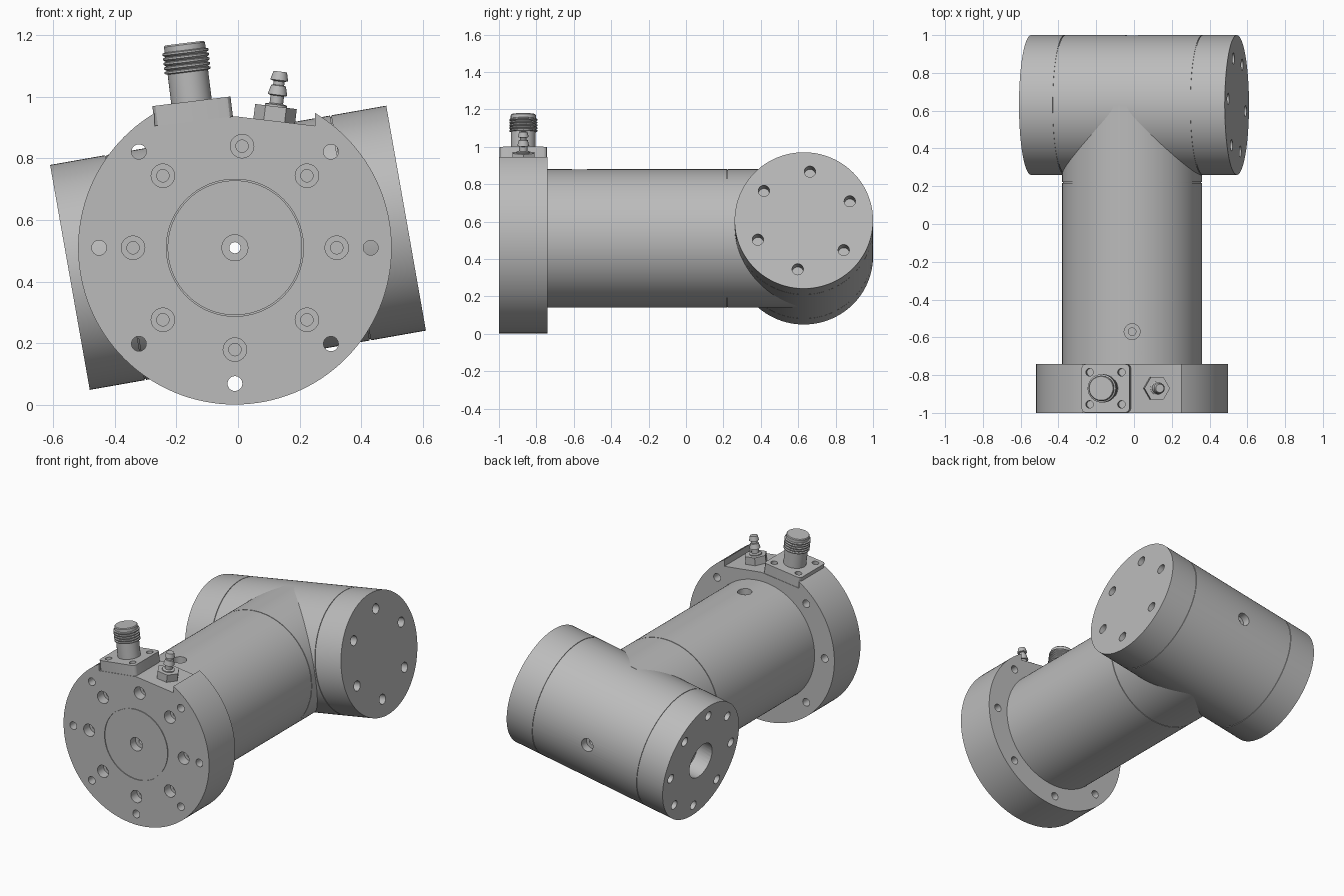
import bpy, bmesh, math
from math import radians, cos, sin, pi
from mathutils import Matrix, Vector

if "Cube" in bpy.data.objects:
    bpy.data.objects.remove(bpy.data.objects["Cube"])

metal = bpy.data.materials.new("machined_grey")
metal.use_nodes = True
metal.diffuse_color = (0.5, 0.5, 0.5, 1)
for node in metal.node_tree.nodes:
    if node.type == 'BSDF_PRINCIPLED':
        node.inputs["Base Color"].default_value = metal.diffuse_color

CX, CZ = -0.01, 0.51          # main axis
TUBE_R, FLANGE_R = 0.37, 0.508
FRONT, FLANGE_BACK, CROSS_Y = -1.0, -0.74, 0.63
HALF = 0.553                  # half length of the cross cylinder


def lathe(bm, profile, matrix, n=96):
    """Closed solid of revolution about local z from (radius, height) points."""
    rings = []
    for r, t in profile:
        pts = [(0, 0, t)] if r == 0 else [
            (r * cos(2 * pi * i / n), r * sin(2 * pi * i / n), t) for i in range(n)]
        rings.append([bm.verts.new(matrix @ Vector(p)) for p in pts])
    for a, b in zip(rings, rings[1:]):
        for i in range(n):
            j = (i + 1) % n
            if len(a) == 1:
                bm.faces.new((a[0], b[i], b[j]))
            elif len(b) == 1:
                bm.faces.new((a[i], a[j], b[0]))
            else:
                bm.faces.new((a[i], a[j], b[j], b[i]))


def drill(bm, matrix, radius, depth, inner=0, length=0):
    """Hole cutter entering along local z, with optional narrower bore."""
    profile = [(0, -0.02), (radius, -0.02), (radius, depth)]
    if inner:
        profile += [(inner, depth), (inner, length)]
    lathe(bm, profile + [(0, profile[-1][1])], matrix, 32)


def make(name, bm, cutters=()):
    bmesh.ops.recalc_face_normals(bm, faces=bm.faces)
    mesh = bpy.data.meshes.new(name)
    bm.to_mesh(mesh)
    bm.free()
    mesh.materials.append(metal)
    ob = bpy.data.objects.new(name, mesh)
    bpy.context.scene.collection.objects.link(ob)
    bpy.ops.object.select_all(action='DESELECT')
    bpy.context.view_layer.objects.active = ob
    ob.select_set(True)
    for cutter in cutters:
        mod = ob.modifiers.new("cut", 'BOOLEAN')
        mod.operation, mod.solver, mod.object = 'DIFFERENCE', 'EXACT', cutter
        bpy.ops.object.modifier_apply(modifier=mod.name)
    bpy.ops.object.shade_smooth_by_angle(angle=radians(30))
    return ob


def make_cutter(name, bm):
    ob = make(name, bm)
    ob.hide_render = True
    return ob


def groove(r, t, w=0.002, d=0.004):
    return [(r, t - w), (r - d, t - w), (r - d, t + w), (r, t + w)]


def along_y(x, y, z):
    return Matrix.Translation((x, y, z)) @ Matrix.Rotation(radians(-90), 4, 'X')


# Through bore, counterbored at both ends
bm = bmesh.new()
lathe(bm, [(0, -1.05), (0.042, -1.05), (0.042, -0.95), (0.018, -0.95),
           (0.018, 0.95), (0.04, 0.95), (0.04, 1.05), (0, 1.05)],
      along_y(CX, 0, CZ), 32)
bore = make_cutter("bore_cutter", bm)

# Flange hole pattern: counterbored inner circle, through outer circle
bm = bmesh.new()
for k in range(8):
    a = k * pi / 4
    inner_a = a - (0.07 if k == 2 else 0)
    drill(bm, along_y(CX + 0.33 * cos(inner_a), FRONT, CZ + 0.33 * sin(inner_a)),
          0.038, 0.06, 0.02, 0.15)
    if k != 2:
        drill(bm, along_y(CX + 0.44 * cos(a), FRONT, CZ + 0.44 * sin(a)), 0.024, 0.4)
flange_holes = make_cutter("flange_hole_cutter", bm)

# Shallow roof-shaped notch across the top of the flange
bm = bmesh.new()
outline = [(-0.27, 0.905), (CX, 0.936), (0.25, 0.905), (0.25, 1.2), (-0.27, 1.2)]
face = bm.faces.new([bm.verts.new((x, -1.1, z)) for x, z in outline])
ext = bmesh.ops.extrude_face_region(bm, geom=[face])
bmesh.ops.translate(bm, vec=(0, 0.5, 0),
                    verts=[g for g in ext["geom"] if isinstance(g, bmesh.types.BMVert)])
notch = make_cutter("notch_cutter", bm)

# Flange with a round seam on its front
bm = bmesh.new()
lathe(bm, [(0, 0), (0.218, 0), (0.218, 0.005), (0.222, 0.005), (0.222, 0),
           (FLANGE_R, 0), (FLANGE_R, FLANGE_BACK - FRONT), (0, FLANGE_BACK - FRONT)],
      along_y(CX, FRONT, CZ), 128)
make("flange", bm, [notch, flange_holes, bore])

# Main tube with a seam and a port on top
bm = bmesh.new()
drill(bm, Matrix.Translation((CX, -0.57, CZ + TUBE_R)) @ Matrix.Rotation(pi, 4, 'X'),
      0.042, 0.04, 0.02, 0.15)
port = make_cutter("port_cutter", bm)
bm = bmesh.new()
tube_len = CROSS_Y - FLANGE_BACK
lathe(bm, [(0, 0), (TUBE_R, 0)] + groove(TUBE_R, 0.22 - FLANGE_BACK)
      + [(TUBE_R, tube_len), (0, tube_len)], along_y(CX, FLANGE_BACK, CZ), 128)
make("main_tube", bm, [port, bore])

# Tilted cross cylinder with drilled end caps
cross = Matrix.Translation((0, CROSS_Y, CZ)) @ Matrix.Rotation(radians(80), 4, 'Y')
bm = bmesh.new()
flip = Matrix.Rotation(pi, 4, 'X')
for k in range(6):
    a = radians(23 + 60 * k)
    drill(bm, cross @ Matrix.Translation((-0.267 * sin(a), 0.267 * cos(a), HALF)) @ flip,
          0.03, 0.1)
for k in range(8):
    a = k * pi / 4
    drill(bm, cross @ Matrix.Translation((0.3 * sin(a), 0.3 * cos(a), -HALF)), 0.028, 0.1)
drill(bm, cross @ Matrix.Translation((0, 0, -HALF)), 0.11, 0.1)
end_holes = make_cutter("end_hole_cutter", bm)
bm = bmesh.new()
lathe(bm, [(0, -HALF), (TUBE_R, -HALF)] + groove(TUBE_R, -0.37) + groove(TUBE_R, 0.37)
      + [(TUBE_R, HALF), (0, HALF)], cross, 128)
make("cross_cylinder", bm, [end_holes, bore])

# Connector: square base plate with four screw holes
seat = Matrix.Translation((-0.143, -0.87, 0.92)) @ Matrix.Rotation(radians(-7), 4, 'Y')
bm = bmesh.new()
for sx in (-1, 1):
    for sy in (-1, 1):
        drill(bm, seat @ Matrix.Translation((sx * 0.085, sy * 0.085, 0.065)) @ flip, 0.02, 0.05)
screw_holes = make_cutter("screw_hole_cutter", bm)
bm = bmesh.new()
bmesh.ops.create_cube(bm, size=1, matrix=Matrix.Translation((0, 0, 0.03))
                      @ Matrix.Diagonal((0.255, 0.255, 0.07, 1)))
upright = [e for e in bm.edges if abs(e.verts[0].co.z - e.verts[1].co.z) > 0.01]
bmesh.ops.bevel(bm, geom=upright, offset=0.02, segments=3, profile=0.5, affect='EDGES')
bmesh.ops.transform(bm, matrix=seat, verts=bm.verts)
make("connector_plate", bm, [screw_holes])

# Connector barrel with thread ridges
profile = [(0, 0.05), (0.066, 0.05), (0.066, 0.16)]
for k in range(5):
    t = 0.16 + k * 0.015
    profile += [(0.075, t + 0.003), (0.075, t + 0.009), (0.067, t + 0.012)]
profile += [(0.067, 0.25), (0.063, 0.255), (0, 0.255)]
bm = bmesh.new()
lathe(bm, profile, seat, 48)
make("connector_barrel", bm)

# Hose fitting: hexagonal nut and barbed nipple
fit = Matrix.Translation((0.117, -0.87, 0.918)) @ Matrix.Rotation(radians(7), 4, 'Y')
bm = bmesh.new()
lathe(bm, [(0, -0.01), (0.068, -0.01), (0.068, 0.05), (0, 0.05)], fit, 6)
make("fitting_nut", bm)
bm = bmesh.new()
lathe(bm, [(0, 0.04), (0.036, 0.04), (0.036, 0.056), (0.022, 0.06), (0.022, 0.085),
           (0.032, 0.088), (0.024, 0.118), (0.018, 0.12), (0.018, 0.132),
           (0.029, 0.136), (0.022, 0.164), (0, 0.164)], fit, 32)
make("hose_barb", bm)

# Remove the cutters
for ob in (bore, flange_holes, notch, port, end_holes, screw_holes):
    bpy.data.objects.remove(ob)
